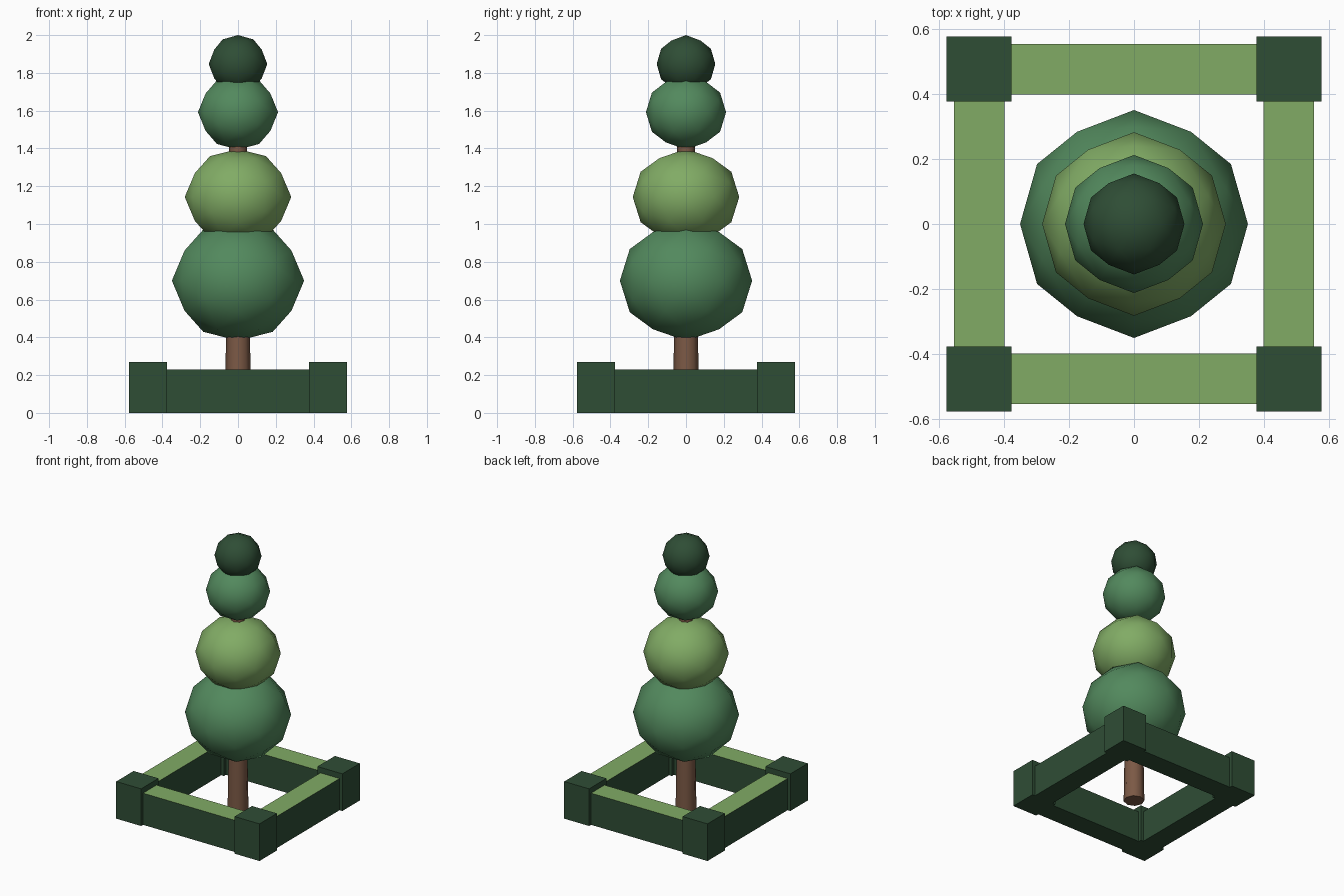
import bpy, bmesh
from math import sqrt
from mathutils import Vector

if "Cube" in bpy.data.objects:
    bpy.data.objects.remove(bpy.data.objects["Cube"])


def material(name, rgb):
    m = bpy.data.materials.new(name)
    m.diffuse_color = (*rgb, 1)
    m.use_nodes = True
    m.node_tree.nodes["Principled BSDF"].inputs["Base Color"].default_value = m.diffuse_color
    return m


DARK = material("dark_green", (0.028, 0.075, 0.036))
MID = material("mid_green", (0.085, 0.25, 0.11))
LIGHT = material("light_green", (0.22, 0.41, 0.13))
BARK = material("bark", (0.20, 0.10, 0.06))


def finish(name, bm, mats, loc=(0, 0, 0)):
    bmesh.ops.recalc_face_normals(bm, faces=bm.faces)
    me = bpy.data.meshes.new(name)
    bm.to_mesh(me)
    bm.free()
    for m in mats:
        me.materials.append(m)
    ob = bpy.data.objects.new(name, me)
    ob.location = loc
    bpy.context.collection.objects.link(ob)
    return ob


def foliage_ball(name, r, rz, z, mat):
    """Once-subdivided icosahedron (80 faces), edge midpoints on the axes."""
    t = (1 + sqrt(5)) / 2
    corners = []
    for a in (-1, 1):
        for b in (-t, t):
            corners += [Vector((b, a, 0)), Vector((a, 0, b)), Vector((0, b, a))]
    pts = [c.normalized() for c in corners]
    for i, p in enumerate(corners):
        for q in corners[:i]:
            if (p - q).length < 2.1:
                pts.append((p + q).normalized())
    bm = bmesh.new()
    for p in pts:
        bm.verts.new((p.x * r, p.y * r, p.z * rz))
    bmesh.ops.convex_hull(bm, input=bm.verts)
    for f in bm.faces:
        f.smooth = True
    finish(name, bm, [mat], (0, 0, z))


def box(name, size, loc, side, top):
    bm = bmesh.new()
    bmesh.ops.create_cube(bm, size=1)
    bmesh.ops.scale(bm, vec=size, verts=bm.verts)
    bm.normal_update()
    for f in bm.faces:
        f.material_index = 1 if f.normal.z > 0.5 else 0
    finish(name, bm, [side, top], loc)


# Clipped foliage, bottom to top
foliage_ball("foliage_bottom", 0.35, 0.318, 0.70, MID)
foliage_ball("foliage_lower", 0.282, 0.254, 1.143, LIGHT)
foliage_ball("foliage_upper", 0.212, 0.198, 1.592, MID)
foliage_ball("foliage_top", 0.155, 0.153, 1.847, DARK)

# Tapered trunk
bm = bmesh.new()
bmesh.ops.create_cone(bm, cap_ends=True, segments=8, radius1=0.07,
                      radius2=0.044, depth=1.6)
for f in bm.faces:
    f.smooth = abs(f.normal.z) < 0.5
trunk = finish("trunk", bm, [BARK], (0, 0, 0.8))
bpy.context.view_layer.objects.active = trunk
trunk.select_set(True)
bpy.ops.object.shade_smooth_by_angle(angle=0.87)

# Low hedge border: four rails with light tops, four dark corner blocks
C = 0.476
for s, fb, lr in ((-1, "front", "left"), (1, "back", "right")):
    box(f"hedge_{fb}", (0.76, 0.155, 0.23), (0, s * C, 0.115), DARK, LIGHT)
    box(f"hedge_{lr}", (0.155, 0.76, 0.23), (s * C, 0, 0.115), DARK, LIGHT)
    for s2, side in ((-1, "left"), (1, "right")):
        box(f"corner_{fb}_{side}", (0.2, 0.2, 0.27), (s2 * C, s * C, 0.135), DARK, DARK)
